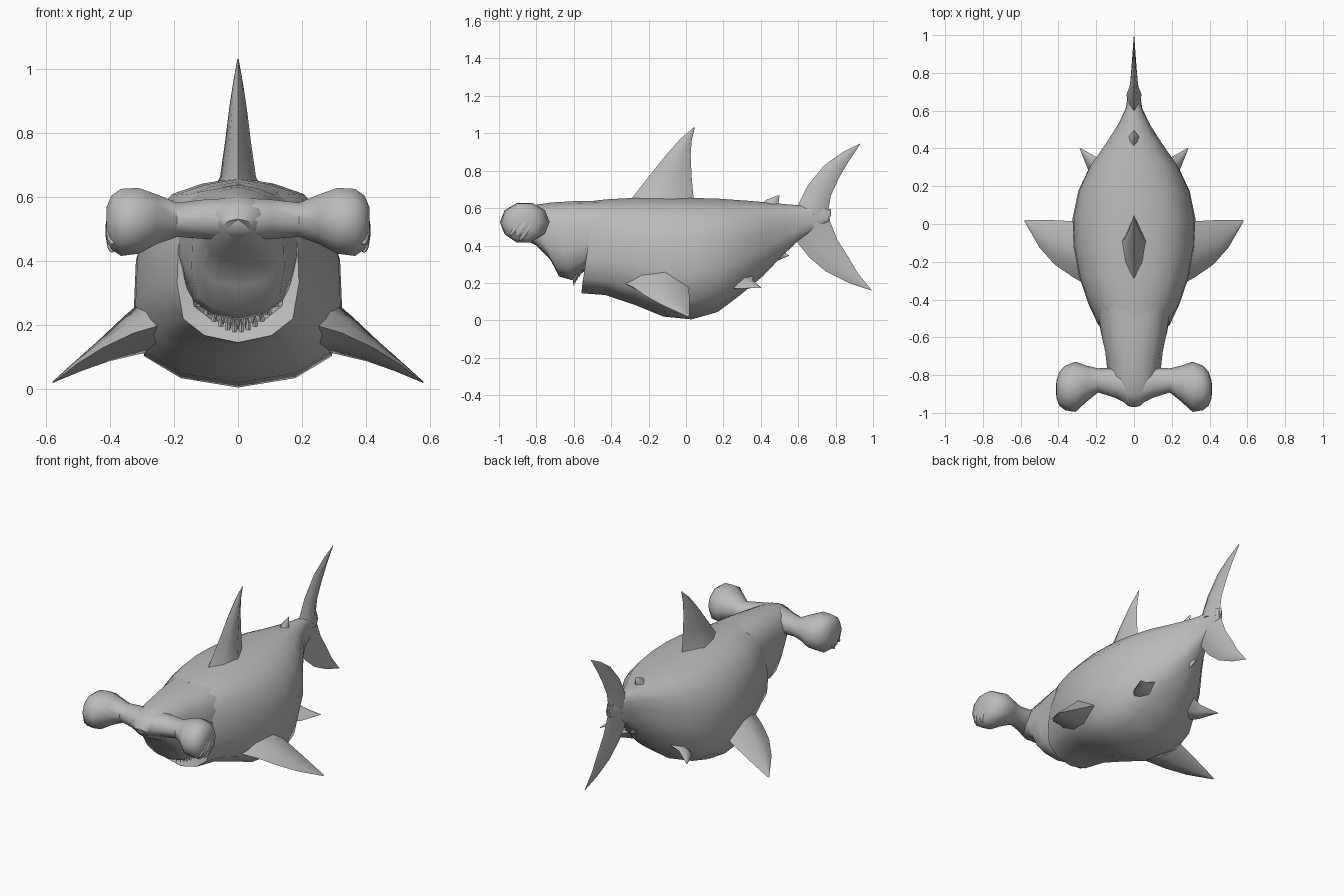
import bpy, bmesh, math
from mathutils import Vector

cube = bpy.data.objects.get("Cube")
if cube:
    bpy.data.objects.remove(cube, do_unlink=True)

grey = bpy.data.materials.new("shark grey")
grey.use_nodes = True
grey.diffuse_color = (0.5, 0.5, 0.5, 1)
grey.node_tree.nodes["Principled BSDF"].inputs["Base Color"].default_value = (0.5, 0.5, 0.5, 1)


def finish(name, bm, angle=50):
    """Turn a bmesh into a named, smooth-shaded grey object."""
    bmesh.ops.remove_doubles(bm, verts=bm.verts, dist=0.0005)
    bmesh.ops.recalc_face_normals(bm, faces=bm.faces)
    mesh = bpy.data.meshes.new(name)
    bm.to_mesh(mesh)
    bm.free()
    mesh.materials.append(grey)
    ob = bpy.data.objects.new(name, mesh)
    bpy.context.collection.objects.link(ob)
    bpy.ops.object.select_all(action='DESELECT')
    ob.select_set(True)
    bpy.context.view_layer.objects.active = ob
    bpy.ops.object.shade_smooth_by_angle(angle=math.radians(angle))
    return ob


def loft(name, rings, angle=50):
    """Skin closed rings of equal length and cap both ends."""
    bm = bmesh.new()
    rows = [[bm.verts.new(p) for p in ring] for ring in rings]
    n = len(rows[0])
    for a, b in zip(rows, rows[1:]):
        for i in range(n):
            j = (i + 1) % n
            bm.faces.new((a[i], a[j], b[j], b[i]))
    bm.faces.new(rows[0])
    bm.faces.new(rows[-1])
    return finish(name, bm, angle)


# Flat-backed, round-bellied cross-section, as fractions of half size
HALF = [(0, 1), (.35, .94), (.64, .84), (.87, .58), (.98, .22), (1, -.25), (.9, -.7), (.55, -.91), (0, -1)]
SECTION = HALF + [(-x, z) for x, z in HALF[-2:0:-1]]


def hull_ring(yt, zt, yb, zb, w):
    """Cross-section leaning from its top point to its bottom point."""
    top, bottom = Vector((0, yt, zt)), Vector((0, yb, zb))
    return [bottom.lerp(top, (z + 1) / 2) + Vector((w * x, 0, 0)) for x, z in SECTION]


def shrunk(ring, scale, back):
    centre = sum(ring, Vector()) / len(ring)
    return [centre + (p - centre) * scale + Vector((0, back, 0)) for p in ring]


# Body with the open lower jaw and mouth cavity at its front
body = [hull_ring(*s) for s in (
    (-.49, .64, -.56, .145, .19), (-.42, .647, -.43, .135, .24),
    (-.28, .655, -.28, .085, .29), (-.12, .66, -.12, .02, .32),
    (.03, .655, .03, .005, .325), (.18, .65, .17, .045, .295),
    (.32, .64, .29, .135, .235), (.44, .63, .41, .235, .15),
    (.54, .62, .51, .34, .085), (.62, .615, .60, .425, .045),
    (.70, .605, .69, .48, .03), (.765, .59, .765, .53, .012))]
lip = shrunk(body[0], .8, .01)
throat = shrunk(body[0], .7, .15)
loft("body", [throat, lip] + body)

# Upper head and snout overhanging the mouth
loft("upper_head", [hull_ring(*s) for s in (
    (-.44, .64, -.46, .32, .195), (-.60, .637, -.56, .25, .175),
    (-.72, .63, -.61, .215, .155), (-.82, .615, -.68, .235, .145),
    (-.90, .60, -.72, .32, .125), (-.95, .57, -.80, .40, .095),
    (-.97, .53, -.88, .44, .05))])

# Hammer bar swelling into a bulb at each end: x, y, z, half depth, half height
arm = [(.10, -.84, .53, .08, .065), (.19, -.828, .528, .064, .056),
       (.25, -.845, .53, .095, .08), (.31, -.862, .525, .133, .108),
       (.365, -.868, .52, .118, .11), (.395, -.872, .52, .09, .088),
       (.41, -.875, .52, .05, .05)]
stations = [(-x, *rest) for x, *rest in arm[::-1]] + [(0, -.87, .53, .10, .07)] + arm
SIDES = 10
loft("hammer", [[(x, y + ry * math.cos(k * math.tau / SIDES), z + rz * math.sin(k * math.tau / SIDES))
                 for k in range(SIDES)] for x, y, z, ry, rz in stations])


def fin(name, sections, thick_dir=(1, 0, 0)):
    """Blade from (leading point, trailing point, half thickness) sections."""
    across = Vector(thick_dir).normalized()
    rings = []
    for lead, trail, t in sections:
        lead, trail = Vector(lead), Vector(trail)
        front, ridge = lead.lerp(trail, .25), lead.lerp(trail, .6)
        rings.append([lead, front + across * t * .65, ridge + across * t, trail,
                      ridge - across * t, front - across * t * .65])
    return loft(name, rings, 60)


def centre_fin(name, sections):
    return fin(name, [((0, *lead), (0, *trail), t) for lead, trail, t in sections])


# Fins on the centre line, as (y, z) edges
centre_fin("dorsal_fin", [
    ((-.32, .62), (.05, .60), .085), ((-.28, .665), (.04, .66), .056), ((-.19, .78), (.03, .77), .04),
    ((-.11, .88), (.025, .88), .027), ((-.03, .97), (.03, .96), .014), ((.04, 1.03), (.047, 1.03), .002)])
centre_fin("second_dorsal_fin", [
    ((.39, .61), (.50, .60), .035), ((.43, .645), (.495, .63), .02), ((.49, .668), (.50, .667), .002)])
centre_fin("anal_fin", [
    ((.40, .26), (.50, .40), .035), ((.48, .315), (.52, .37), .018), ((.55, .345), (.55, .348), .002)])
centre_fin("upper_tail_lobe", [
    ((.58, .58), (.75, .555), .04), ((.60, .62), (.765, .61), .035), ((.65, .72), (.775, .67), .024),
    ((.74, .83), (.82, .765), .016), ((.84, .90), (.87, .85), .009), ((.93, .945), (.932, .943), .002)])
centre_fin("lower_tail_lobe", [
    ((.56, .47), (.765, .58), .035), ((.60, .41), (.77, .53), .028), ((.66, .335), (.81, .43), .02),
    ((.75, .26), (.87, .335), .014), ((.87, .20), (.92, .25), .008), ((.99, .16), (.992, .163), .002)])
centre_fin("tail_notch_spur", [((.70, .60), (.775, .595), .02), ((.70, .55), (.775, .555), .02)])

# Paired fins and eyes
for side, s in (("left", 1), ("right", -1)):
    def paired(name, sections, thick_dir):
        fin(f"{side}_{name}", [((s * a[0], *a[1:]), (s * b[0], *b[1:]), t) for a, b, t in sections],
            (s * thick_dir[0], *thick_dir[1:]))

    paired("pectoral_fin", [
        ((.24, -.33, .20), (.26, .02, .20), .09), ((.325, -.28, .175), (.325, .015, .165), .065),
        ((.42, -.215, .13), (.42, .02, .11), .036), ((.50, -.125, .08), (.50, .02, .065), .018),
        ((.578, .01, .02), (.578, .02, .022), .002)], (.5, 0, .86))
    paired("pelvic_fin", [
        ((.15, .20, .17), (.14, .36, .24), .04), ((.24, .28, .17), (.20, .355, .215), .022),
        ((.288, .40, .174), (.284, .402, .176), .002)], (.6, 0, .8))

    # Almond eye between two heavy lids on the end of the bulb
    for part, dy, dz, size in (("eye", 0, 0, (.022, .024, .062)),
                               ("front_lid", -.026, .012, (.02, .016, .07)),
                               ("rear_lid", .026, -.012, (.02, .016, .07))):
        bm = bmesh.new()
        bmesh.ops.create_uvsphere(bm, u_segments=10, v_segments=8, radius=1)
        tilt = math.radians(-35)
        for v in bm.verts:
            x, y, z = (c * r for c, r in zip(v.co, size))
            v.co = (s * (.393 + x),
                    -.875 + dy + y * math.cos(tilt) - z * math.sin(tilt),
                    .495 + dz + y * math.sin(tilt) + z * math.cos(tilt))
        finish(f"{side}_{part}", bm)


def teeth(name, count, place, height):
    """Row of pointed teeth along a curve of the jaw."""
    bm = bmesh.new()
    for i in range(count):
        t = 2 * (i + .5) / count - 1
        base = Vector(place(t))
        tip = bm.verts.new(base + Vector((0, -.006, height * (1 - .35 * abs(t)))))
        foot = [bm.verts.new(base + Vector(d)) for d in
                ((-.011, 0, 0), (0, -.011, 0), (.011, 0, 0), (0, .011, 0))]
        bm.faces.new(foot)
        for k in range(4):
            bm.faces.new((foot[k], foot[(k + 1) % 4], tip))
    finish(name, bm, 20)


teeth("upper_teeth", 13, lambda t: (.15 * t, -.595 + .08 * t * t, .228 + .10 * t * t), -.045)
teeth("lower_teeth", 14, lambda t: (.15 * t, -.545 + .03 * t * t, .178 + .13 * t * t), .045)
